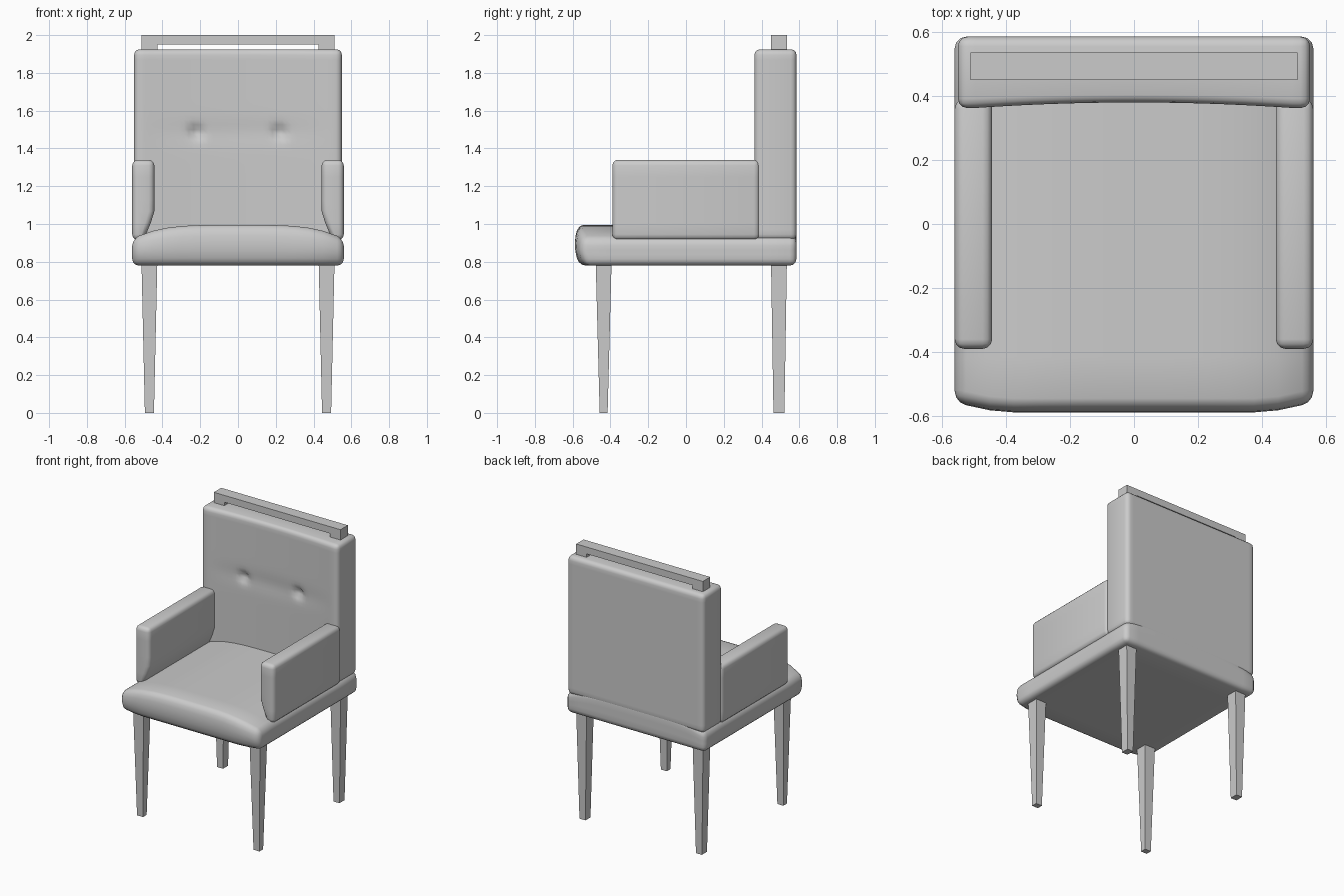
import bpy, bmesh, math
from mathutils import Vector

old = bpy.data.objects.get("Cube")
if old:
    bpy.data.objects.remove(old, do_unlink=True)

grey = bpy.data.materials.new("plain_grey")
grey.use_nodes = True
GREY = (0.6, 0.6, 0.6, 1)
grey.diffuse_color = GREY
grey.node_tree.nodes["Principled BSDF"].inputs["Base Color"].default_value = GREY


def finish(name, bm, smooth):
    bmesh.ops.recalc_face_normals(bm, faces=bm.faces[:])
    mesh = bpy.data.meshes.new(name)
    bm.to_mesh(mesh)
    bm.free()
    mesh.materials.append(grey)
    obj = bpy.data.objects.new(name, mesh)
    bpy.context.collection.objects.link(obj)
    if smooth:
        bpy.ops.object.select_all(action="DESELECT")
        obj.select_set(True)
        bpy.context.view_layer.objects.active = obj
        bpy.ops.object.shade_smooth_by_angle(angle=math.radians(50))
    return obj


def box(bm, lo, hi):
    """Box between two corners, returns its vertices."""
    verts = bmesh.ops.create_cube(bm, size=1)["verts"]
    for v in verts:
        v.co = Vector([a + (b - a) * (c + 0.5) for a, b, c in zip(lo, hi, v.co)])
    return verts


def cushion(name, lo, hi, radius, cuts, shape):
    """Rounded box, sliced into a grid, whose vertices are moved by shape()."""
    bm = bmesh.new()
    box(bm, lo, hi)
    bmesh.ops.bevel(bm, geom=bm.edges[:], offset=radius, segments=3,
                    profile=0.5, affect="EDGES")
    for axis, count in enumerate(cuts):
        normal = Vector([float(i == axis) for i in range(3)])
        a, b = lo[axis] + radius, hi[axis] - radius
        for i in range(1, count):
            bmesh.ops.bisect_plane(bm, geom=bm.verts[:] + bm.edges[:] + bm.faces[:],
                                   plane_co=normal * (a + (b - a) * i / count),
                                   plane_no=normal)
    for v in bm.verts:
        shape(v.co)
    return finish(name, bm, True)


# Seat: crowned top, front edge leaning out and rolling back, clipped front corners
def shape_seat(co):
    x, y, z = co
    t = (z - 0.78) / 0.14
    side = max(0, 1 - (abs(x) / 0.56) ** 4)
    co.z += max(0, t - 0.2) / 0.8 * 0.075 * side
    if y < -0.5:
        co.y += 0.025 * (1 - min(1, t / 0.5)) + 0.02 * max(0, t - 0.5)
        co.y += 0.03 * max(0, (abs(x) - 0.42) / 0.14)


cushion("seat", (-0.56, -0.59, 0.78), (0.56, 0.585, 0.92), 0.035,
        (14, 8, 3), shape_seat)


# Backrest: slightly hollow front with two tufted dimples
def shape_back(co):
    x, y, z = co
    if y < 0.45:
        k = (0.45 - y) / 0.09
        hollow = max(0, 1 - (abs(x) / 0.5) ** 2)
        co.y += 0.018 * hollow * k
        dx, dz = (abs(x) - 0.22) / 0.032, (z - 1.485) / 0.03
        co.y += 0.035 * math.exp(-dx * dx - dz * dz)
        co.y += 0.006 * math.exp(-((z - 1.485) / 0.06) ** 2) * hollow


cushion("backrest", (-0.55, 0.362, 0.915), (0.55, 0.585, 1.925), 0.03,
        (40, 1, 36), shape_back)


# Armrests: rounded slabs, tapering inward near the seat
for label, s in (("left", 1), ("right", -1)):
    def shape_arm(co):
        if s * co.x < 0.5 and co.z < 1.05:
            co.x = s * min(0.51, s * co.x + 0.055 * (1.05 - co.z) / 0.13)

    xs = sorted((s * 0.443, s * 0.56))
    cushion(label + "_armrest", (xs[0], -0.39, 0.915), (xs[1], 0.39, 1.34), 0.03,
            (1, 1, 6), shape_arm)


# Legs: square and tapered
def leg(name, x, y, foot_half_x, foot_half_y):
    bm = bmesh.new()
    for v in box(bm, (x - 0.042, y - 0.042, 0), (x + 0.042, y + 0.042, 0.8)):
        if v.co.z < 0.1:
            v.co.x = x + math.copysign(foot_half_x, v.co.x - x)
            v.co.y = y + math.copysign(foot_half_y, v.co.y - y)
    finish(name, bm, False)


for label, s in (("left", 1), ("right", -1)):
    leg("front_" + label + "_leg", s * 0.469, -0.436, 0.024, 0.021)
    leg("back_" + label + "_leg", s * 0.469, 0.492, 0.024, 0.029)

# Top rail on two short posts
bm = bmesh.new()
box(bm, (-0.51, 0.45, 1.95), (0.51, 0.535, 2.0))
finish("top_rail", bm, False)
for label, s in (("left", 1), ("right", -1)):
    xs = sorted((s * 0.425, s * 0.51))
    bm = bmesh.new()
    box(bm, (xs[0], 0.45, 1.9), (xs[1], 0.535, 1.95))
    finish(label + "_rail_post", bm, False)
